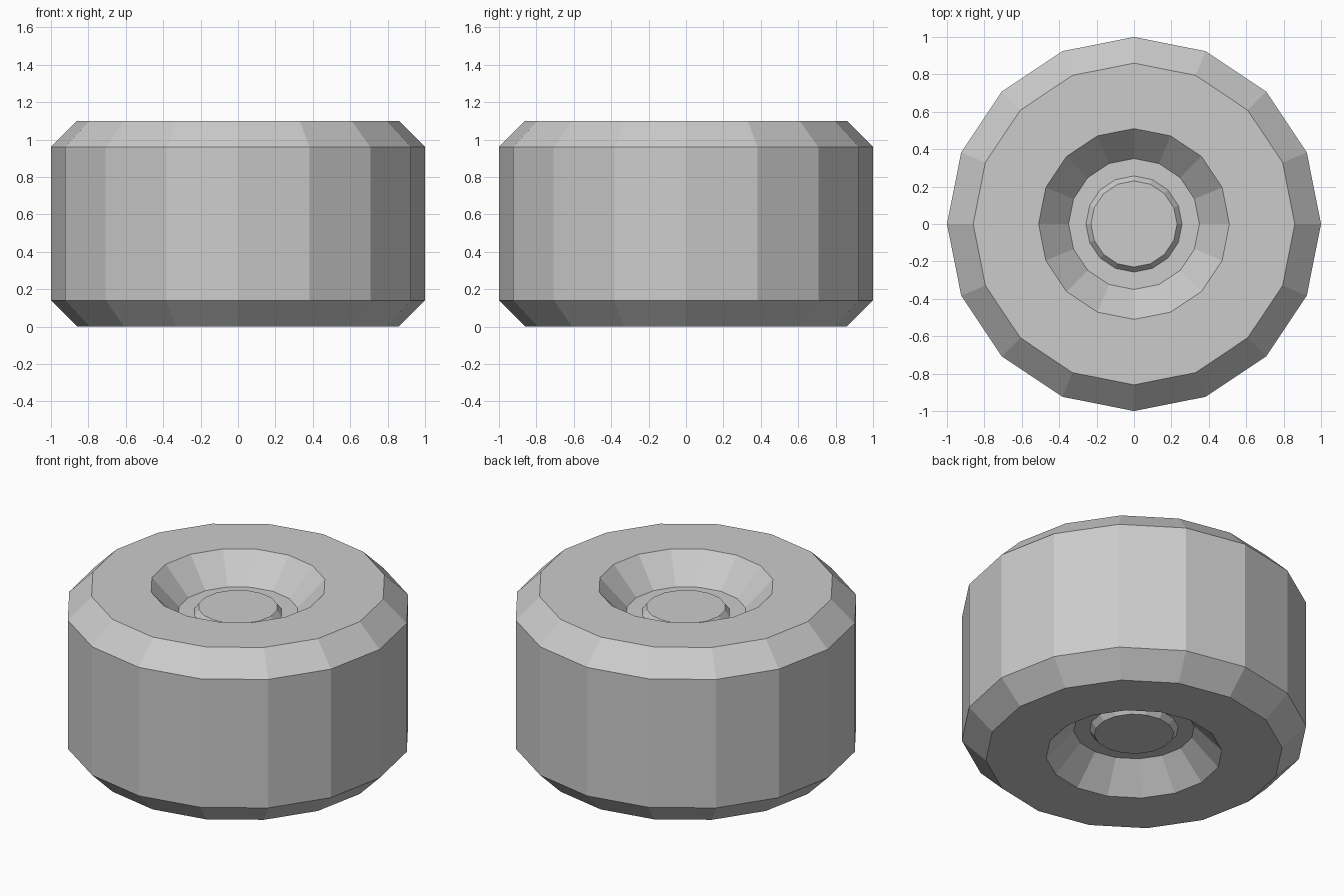
import bpy, bmesh, math

cube = bpy.data.objects.get("Cube")
if cube:
    bpy.data.objects.remove(cube)

SIDES = 16
HEIGHT = 1.10
MID = HEIGHT / 2

grey = bpy.data.materials.new("plain_grey")
grey.use_nodes = True
colour = (0.6, 0.6, 0.6, 1)
grey.diffuse_color = colour
grey.node_tree.nodes["Principled BSDF"].inputs["Base Color"].default_value = colour


def lathe(name, upper, closed=False):
    """Revolve a half profile of (radius, z), mirrored about mid-height."""
    profile = upper + [(r, HEIGHT - z) for r, z in reversed(upper)]
    bm = bmesh.new()
    rings = []
    for r, z in profile:
        angles = [math.tau * i / SIDES for i in range(SIDES)]
        rings.append([bm.verts.new((r * math.cos(a), r * math.sin(a), z)) for a in angles])
    pairs = list(zip(rings, rings[1:]))
    if closed:
        pairs.append((rings[-1], rings[0]))
    else:
        bm.faces.new(rings[0])
        bm.faces.new(rings[-1])
    for a, b in pairs:
        for i in range(SIDES):
            j = (i + 1) % SIDES
            bm.faces.new((a[i], a[j], b[j], b[i]))
    bmesh.ops.recalc_face_normals(bm, faces=bm.faces)
    mesh = bpy.data.meshes.new(name)
    bm.to_mesh(mesh)
    bm.free()
    mesh.materials.append(grey)
    obj = bpy.data.objects.new(name, mesh)
    bpy.context.collection.objects.link(obj)
    return obj


# Wheel body: recess floor, sloped recess wall, flat rim and chamfered tread
floor_z = HEIGHT - 0.17
lathe("wheel_body", [(0.255, floor_z), (0.35, floor_z), (0.51, HEIGHT),
                     (0.86, HEIGHT), (1.0, HEIGHT - 0.14)])

# Hub: low tapered caps on both sides
hub_z = HEIGHT - 0.135
lathe("hub", [(0.23, hub_z), (0.257, floor_z)])
